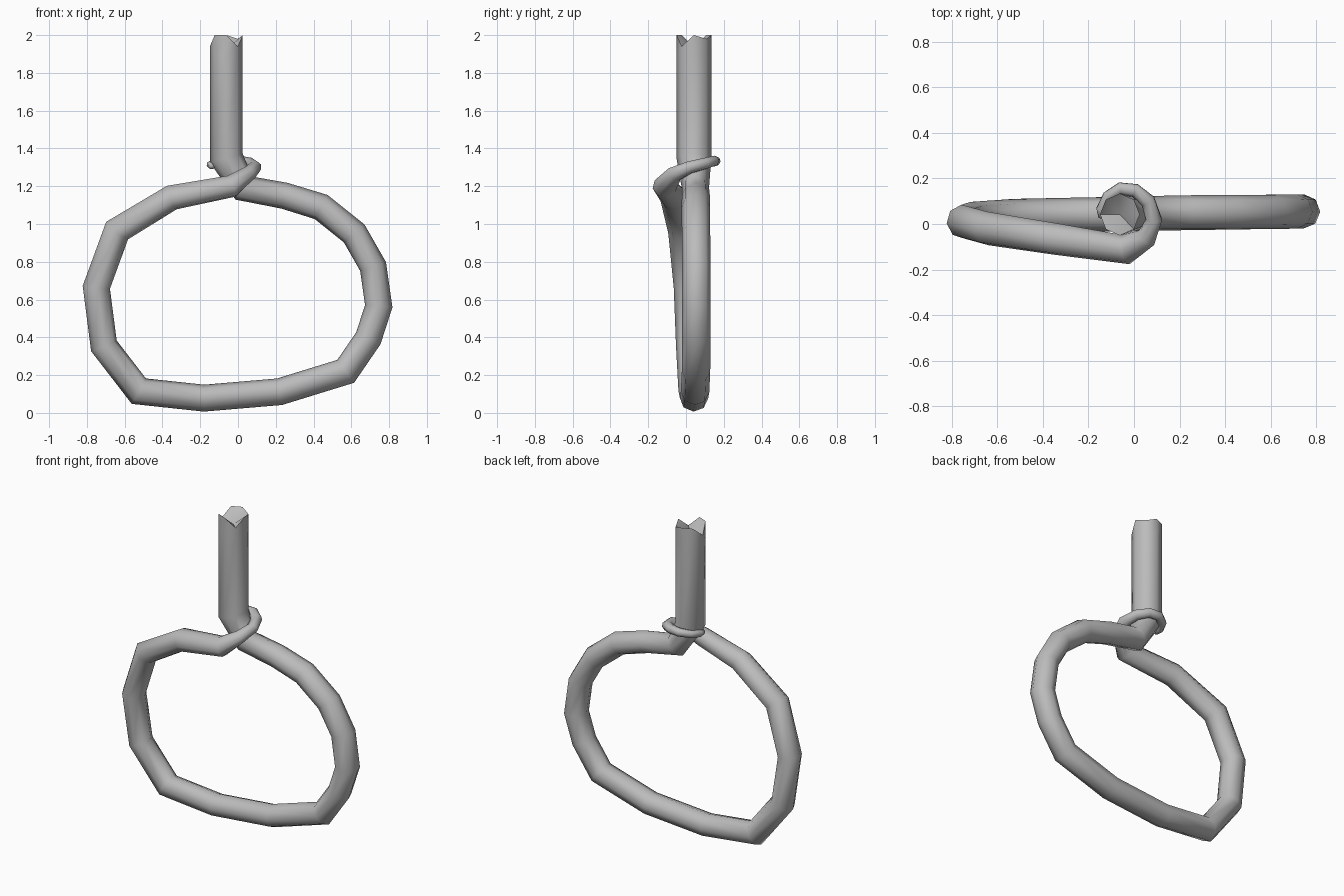
import bpy
import bmesh
import math
from mathutils import Vector

cube = bpy.data.objects.get("Cube")
if cube:
    bpy.data.objects.remove(cube, do_unlink=True)

SIDES = 8

grey = bpy.data.materials.new("grey_vine")
grey.use_nodes = True
grey.diffuse_color = (0.5, 0.5, 0.5, 1)
grey.node_tree.nodes["Principled BSDF"].inputs["Base Color"].default_value = (0.5, 0.5, 0.5, 1)


def sweep(name, path, top_offsets=None):
    """Sweep a tapering tube along (x, y, z, radius) points with mitred joints."""
    points = [Vector(p[:3]) for p in path]
    dirs = [(b - a).normalized() for a, b in zip(points, points[1:])]
    bm = bmesh.new()
    rings = []
    across = Vector((0, 1, 0))
    across = (across - dirs[0] * across.dot(dirs[0])).normalized()
    previous = dirs[0]
    for i, p in enumerate(points):
        before, after = dirs[max(i - 1, 0)], dirs[min(i, len(dirs) - 1)]
        tangent = (before + after).normalized()
        across.rotate(previous.rotation_difference(tangent))
        previous = tangent
        side = across.cross(tangent).normalized()
        # Widen the ring in the plane of the bend to keep the tube thickness
        bend = after - before
        stretch = 1 / max(tangent.dot(after), 0.8) - 1
        ring = []
        for k in range(SIDES):
            a = 2 * math.pi * k / SIDES
            off = (side * math.cos(a) + across * math.sin(a) * 1.06) * path[i][3]
            if bend.length > 1e-4:
                n = bend.normalized()
                off += n * off.dot(n) * stretch
            ring.append(bm.verts.new(p + off))
        rings.append(ring)
    for r, s in zip(rings, rings[1:]):
        for k in range(SIDES):
            j = (k + 1) % SIDES
            bm.faces.new((r[k], r[j], s[j], s[k]))
    # Splintered top with a sunken middle, rounded closed tip
    for v, dz in zip(rings[0], top_offsets or [0] * SIDES):
        v.co.z += dz
    for ring, depth in ((rings[0], dirs[0] * 0.06), (rings[-1], dirs[-1] * 0.008)):
        middle = sum((v.co for v in ring), Vector()) / SIDES
        hub = bm.verts.new(middle + depth)
        for k in range(SIDES):
            bm.faces.new((ring[k], ring[(k + 1) % SIDES], hub))
    bmesh.ops.recalc_face_normals(bm, faces=bm.faces)
    mesh = bpy.data.meshes.new(name)
    bm.to_mesh(mesh)
    bm.free()
    mesh.materials.append(grey)
    obj = bpy.data.objects.new(name, mesh)
    bpy.context.collection.objects.link(obj)
    bpy.ops.object.select_all(action='DESELECT')
    obj.select_set(True)
    bpy.context.view_layer.objects.active = obj
    bpy.ops.object.shade_smooth_by_angle(angle=math.radians(60))
    return obj


# Hanging stem, loop and thin tendril wound round the stem
stem = [(-.062, .042, 2, .087), (-.062, .042, 1.9, .087), (-.062, .042, 1.35, .087),
        (.03, .05, 1.19, .068)]
loop = [(.245, .052, 1.15, .07), (.44, .052, 1.09, .071), (.615, .053, .95, .071),
        (.715, .055, .775, .071), (.745, .055, .565, .071), (.69, .055, .395, .071),
        (.57, .053, .22, .071), (.22, .048, .112, .071), (-.18, .042, .078, .071),
        (-.525, .035, .115, .071), (-.71, .022, .355, .071), (-.75, .01, .665, .071),
        (-.64, -.02, .965, .071), (-.35, -.065, 1.14, .068), (-.035, -.112, 1.2, .06)]
tendril = [(.055, -.06, 1.265, .042), (.088, .02, 1.3, .034), (.062, .1, 1.32, .031),
           (.005, .147, 1.333, .028), (-.06, .155, 1.332, .026), (-.115, .12, 1.322, .024),
           (-.143, .065, 1.313, .022), (-.138, .03, 1.308, .018)]
sweep("vine_loop", stem + loop + tendril, [-.06, 0, 0, -.02, 0, -.06, 0, 0])
